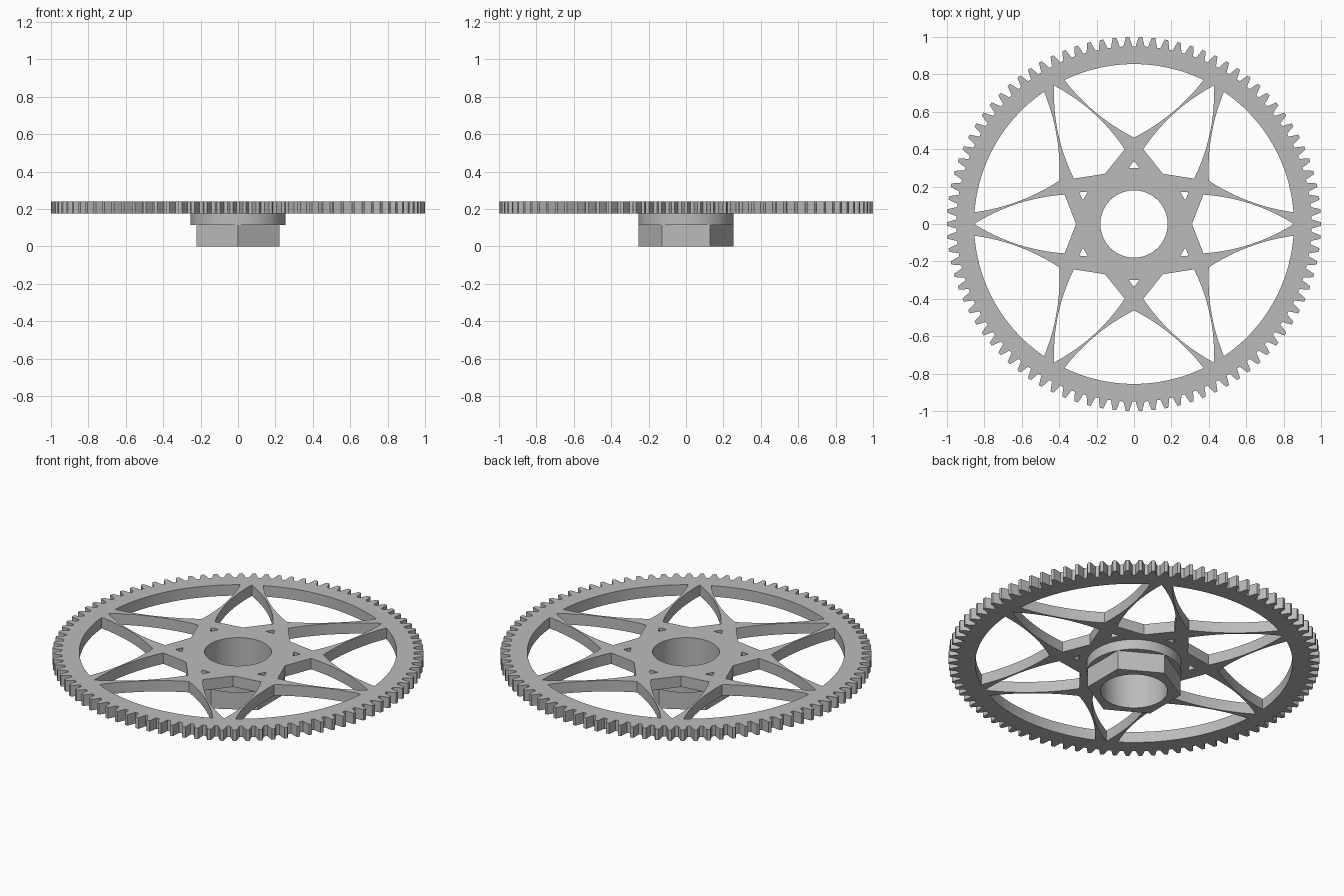
import bpy
import math
from mathutils import Vector, Matrix

cube = bpy.data.objects.get("Cube")
if cube:
    bpy.data.objects.remove(cube, do_unlink=True)

grey = bpy.data.materials.new("plain_grey")
grey.use_nodes = True
COLOUR = (0.5, 0.5, 0.5, 1)
grey.diffuse_color = COLOUR
grey.node_tree.nodes["Principled BSDF"].inputs["Base Color"].default_value = COLOUR

TEETH = 90
BORE = 0.18
RIM = 0.855
HUB = 0.255


def polar(r, a):
    return Vector((r * math.cos(a), r * math.sin(a)))


def circle(r, n, start=0.0):
    return [polar(r, start + math.tau * i / n) for i in range(n)]


def bow(a, b, rise, n=12):
    """Shallow arc from a to b, bulging to the right of travel by rise; end point left out."""
    side = Vector((b.y - a.y, a.x - b.x)).normalized()
    return [a.lerp(b, i / n) + side * rise * 4 * (i / n) * (1 - i / n) for i in range(n)]


def turned(points, angle):
    m = Matrix.Rotation(angle, 2)
    return [m @ p for p in points]


def mirrored(points):
    return [Vector((p.x, -p.y)) for p in points]


def slab(name, loops, z0, z1):
    """Extrude an outline, with holes, between two heights."""
    curve = bpy.data.curves.new(name, "CURVE")
    curve.dimensions = "2D"
    curve.fill_mode = "BOTH"
    curve.extrude = (z1 - z0) / 2
    for loop in loops:
        s = curve.splines.new("POLY")
        s.points.add(len(loop) - 1)
        for point, p in zip(s.points, loop):
            point.co = (p.x, p.y, 0, 1)
        s.use_cyclic_u = True
    curve.materials.append(grey)
    ob = bpy.data.objects.new(name, curve)
    bpy.context.collection.objects.link(ob)
    ob.location.z = (z0 + z1) / 2
    bpy.ops.object.select_all(action="DESELECT")
    ob.select_set(True)
    bpy.context.view_layer.objects.active = ob
    bpy.ops.object.convert(target="MESH")
    ob = bpy.context.object
    # Weld the caps to the walls
    bpy.ops.object.mode_set(mode="EDIT")
    bpy.ops.mesh.select_all(action="SELECT")
    bpy.ops.mesh.remove_doubles(threshold=0.0001)
    bpy.ops.mesh.normals_make_consistent(inside=False)
    bpy.ops.object.mode_set(mode="OBJECT")
    bpy.ops.object.shade_smooth_by_angle(angle=math.radians(20))
    return ob


# Toothed outline
profile = [(-0.36, 0.95), (-0.25, 0.975), (-0.13, 1.0), (0.13, 1.0), (0.25, 0.975), (0.36, 0.95)]
outline = [polar(r, math.tau * (i + t) / TEETH) for i in range(TEETH) for t, r in profile]

# Petal window around each spoke tip
tip, shoulder, heart = Vector((RIM, 0)), Vector((0.371, 0.157)), Vector((0.31, 0))
half = bow(tip, shoulder, 0.032) + [shoulder]
petal = half + [heart] + mirrored(half[:0:-1])

# Rim window between two spoke tips, symmetric about the x axis
edge = math.radians(25.8)
crossing = Vector((0.462, 0))
upper = bow(crossing, polar(RIM, edge), -0.027)
lower = mirrored(upper[:0:-1])
rim_arc = [polar(RIM, edge * (1 - i / 12)) for i in range(25)]
window = upper + rim_arc + lower

# Small triangle where two spokes part at the hub
notch = [Vector((0.338, 0)), Vector((0.3, 0.027)), Vector((0.3, -0.027))]

loops = [outline, circle(BORE, 64)]
for k in range(6):
    a = k * math.pi / 3
    loops.append(turned(petal, a))
    loops.append(turned(window, a + math.pi / 6))
    loops.append(turned(notch, a + math.pi / 6))

slab("gear_wheel", loops, 0.175, 0.24)
slab("round_collar", [circle(HUB, 64), circle(BORE, 64)], 0.115, 0.175)
slab("hexagon_boss", [circle(HUB, 6, math.pi / 6), circle(BORE, 64)], 0.0, 0.115)
